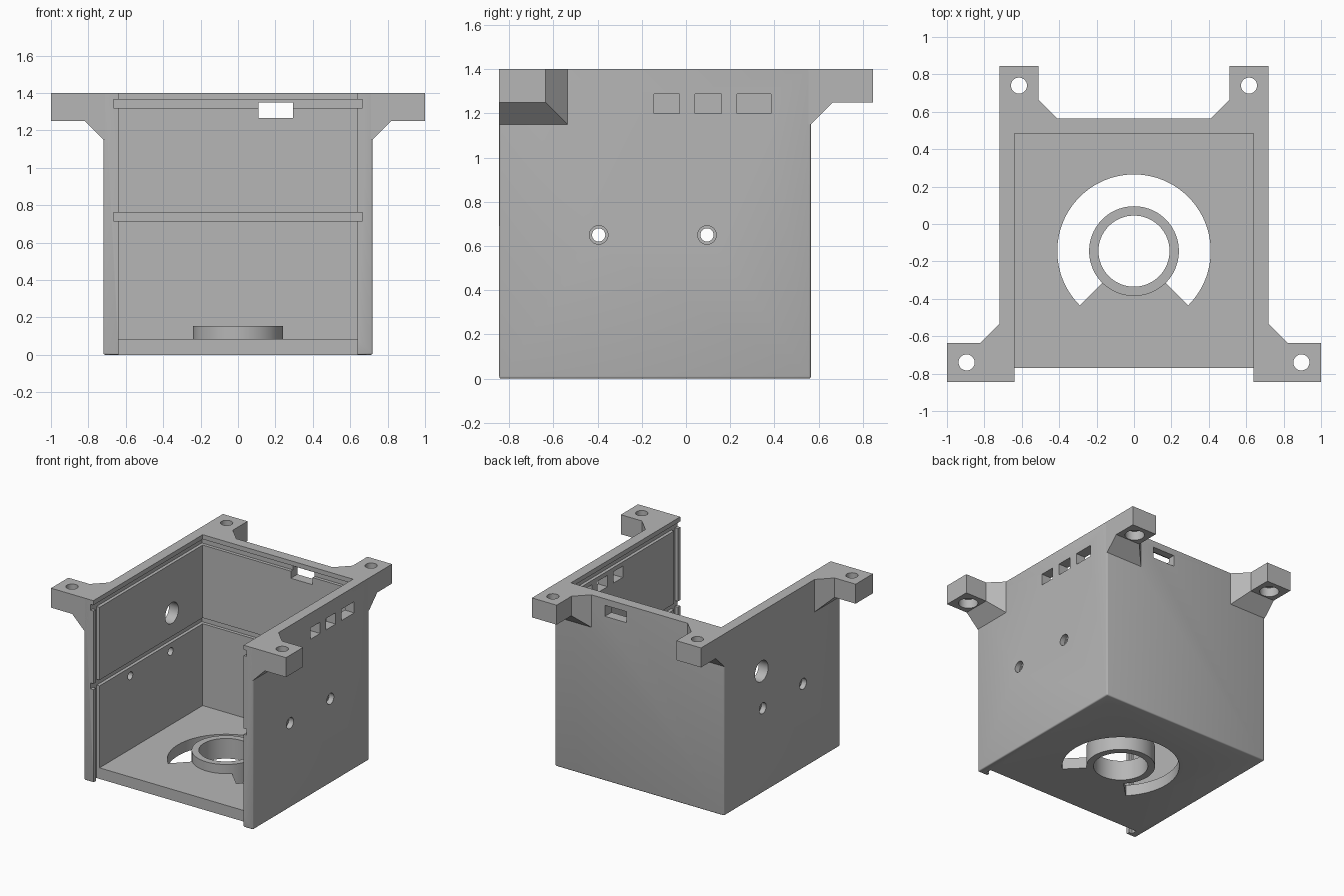
import bpy, bmesh, math
from mathutils import Vector

cube = bpy.data.objects.get("Cube")
if cube:
    bpy.data.objects.remove(cube, do_unlink=True)

# Single plain grey material
grey = bpy.data.materials.new("plain_grey")
grey.use_nodes = True
colour = (0.47, 0.47, 0.47, 1)
grey.diffuse_color = colour
grey.node_tree.nodes["Principled BSDF"].inputs["Base Color"].default_value = colour


def add_object(name, bm):
    bmesh.ops.recalc_face_normals(bm, faces=bm.faces)
    mesh = bpy.data.meshes.new(name)
    bm.to_mesh(mesh)
    bm.free()
    mesh.materials.append(grey)
    obj = bpy.data.objects.new(name, mesh)
    bpy.context.collection.objects.link(obj)
    return obj


def loft(name, rings):
    """Closed solid through a list of equal-length rings of points."""
    bm = bmesh.new()
    loops = [[bm.verts.new(p) for p in ring] for ring in rings]
    n = len(loops[0])
    for a, b in zip(loops, loops[1:]):
        for i in range(n):
            j = (i + 1) % n
            bm.faces.new((a[i], a[j], b[j], b[i]))
    bm.faces.new(loops[0])
    bm.faces.new(loops[-1])
    return add_object(name, bm)


def box(x0, x1, y0, y1, z0, z1, name="cutter"):
    return loft(name, [[(x0, y0, z), (x1, y0, z), (x1, y1, z), (x0, y1, z)]
                       for z in (z0, z1)])


def arc(cx, cy, r, start=0, end=360, n=64):
    count = n if end - start == 360 else n + 1
    angles = [math.radians(start + (end - start) * i / n) for i in range(count)]
    return [(cx + r * math.cos(a), cy + r * math.sin(a)) for a in angles]


def prism(outline, lo, hi, axis="z", name="cutter"):
    place = {"z": lambda a, b, t: (a, b, t), "x": lambda a, b, t: (t, a, b)}[axis]
    return loft(name, [[place(a, b, t) for a, b in outline] for t in (lo, hi)])


def activate(obj):
    bpy.ops.object.select_all(action="DESELECT")
    obj.select_set(True)
    bpy.context.view_layer.objects.active = obj


def cut(obj, cutters):
    activate(obj)
    for c in cutters:
        mod = obj.modifiers.new("cut", "BOOLEAN")
        mod.operation = "DIFFERENCE"
        mod.solver = "EXACT"
        mod.object = c
        bpy.ops.object.modifier_apply(modifier=mod.name)
        bpy.data.objects.remove(c, do_unlink=True)


def finish(obj):
    activate(obj)
    bpy.ops.object.shade_smooth_by_angle(angle=math.radians(30))


# Main dimensions
W, FRONT, BACK, TOP = 0.72, -0.845, 0.565, 1.4
INNER, FLOOR, LIP = 0.64, 0.085, -0.77
GROOVE = 0.665
HUB_Y = -0.145

# Housing block with softened vertical and bottom edges
housing = box(-W, W, FRONT, BACK, 0, TOP, "housing")
bm = bmesh.new()
bm.from_mesh(housing.data)
edges = [e for e in bm.edges if min(v.co.z for v in e.verts) < 0.01]
bmesh.ops.bevel(bm, geom=edges, offset=0.01, segments=3, profile=0.5,
                affect="EDGES")
bm.to_mesh(housing.data)
bm.free()

# Cavity, open top and open front
cutters = [box(-INNER, INNER, -2, 0.485, FLOOR, 2),
           box(-INNER, INNER, -2, LIP, -1, 1)]
# Horizontal panel grooves around the walls, and the front panel slot
for z in (0.715, 1.32):
    cutters.append(box(-GROOVE, GROOVE, -2, 0.51, z, z + 0.045))
cutters.append(box(-GROOVE, GROOVE, LIP - 0.045, LIP, -1, 1.365))
# Back window and three side windows
cutters.append(box(0.11, 0.295, 0.4, 1, 1.265, 1.35))
for y0, y1 in ((-0.145, -0.03), (0.04, 0.16), (0.23, 0.385)):
    cutters.append(box(0.5, 1, y0, y1, 1.2, 1.287))
# Counterbored screw holes through both side walls
for y in (-0.395, 0.095):
    cutters.append(prism(arc(y, 0.65, 0.03, n=32), -1, 1, "x"))
    for side in (-1, 1):
        cutters.append(prism(arc(y, 0.65, 0.042, n=32), 0.68 * side, side, "x"))
# Large cable hole in the right wall
cutters.append(prism(arc(0.11, 0.94, 0.08, n=48), -1, -0.5, "x"))
# Floor opening, leaving a quarter sector that carries the ring
keyhole = arc(0, HUB_Y, 0.41, -45, 225, 96) + arc(0, HUB_Y, 0.215, 225, 315, 24)
cutters.append(prism(keyhole, -1, 0.5))
cutters.append(prism(arc(0, HUB_Y, 0.225), -1, 0.5))
cut(housing, cutters)
finish(housing)

# Ring standing in the floor opening
ring = prism(arc(0, HUB_Y, 0.24, n=96), 0, 0.155, name="floor_ring")
cut(ring, [prism(arc(0, HUB_Y, 0.19, n=96), -1, 1)])
finish(ring)


# Mounting lugs: d runs outward from the wall, w across from the corner
def mounting_lugs(name, place):
    sections = [(-0.03, 0.31, 1.15), (0, 0.31, 1.15),
                (0.1, 0.21, 1.25), (0.28, 0.21, 1.25)]
    lug = loft(name, [[place(d, 0, z), place(d, w, z),
                       place(d, w, TOP), place(d, 0, TOP)]
                      for d, w, z in sections])
    hx, hy, _ = Vector(place(0.175, 0.105, 0))
    cut(lug, [prism(arc(hx, hy, 0.043, n=32), 1, 2),
              prism(arc(hx, hy, 0.068, n=32), 1, 1.32)])
    finish(lug)
    lug.modifiers.new("mirror", "MIRROR").use_axis = (True, False, False)


mounting_lugs("front_mounting_lugs", lambda d, w, z: (W + d, FRONT + w, z))
mounting_lugs("back_mounting_lugs", lambda d, w, z: (W - w, BACK + d, z))
